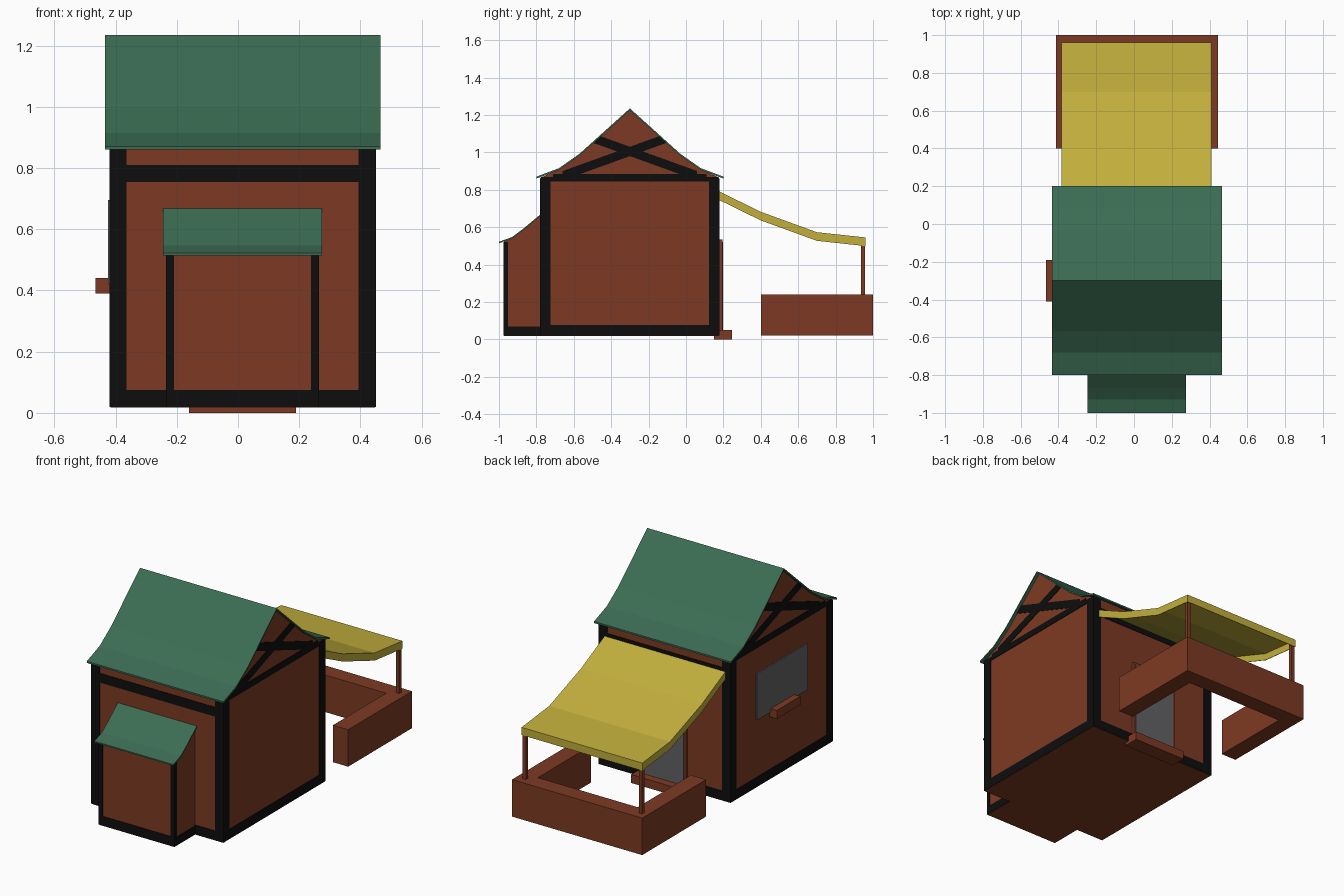
import bpy, bmesh

if "Cube" in bpy.data.objects:
    bpy.data.objects.remove(bpy.data.objects["Cube"])


def material(name, r, g, b):
    m = bpy.data.materials.new(name)
    m.diffuse_color = [((c / 255 + 0.055) / 1.055) ** 2.4 for c in (r, g, b)] + [1]
    m.use_nodes = True
    m.node_tree.nodes["Principled BSDF"].inputs["Base Color"].default_value = m.diffuse_color
    return m


BRICK = material("brick red", 125, 58, 35)
BLACK = material("black timber", 13, 13, 13)
GREEN = material("green roof", 59, 108, 83)
YELLOW = material("yellow awning", 194, 175, 60)
GREY = material("grey glass", 98, 98, 101)


def prism(name, pts, x0, x1, mat):
    """Extrude a (y, z) outline along x."""
    bm = bmesh.new()
    face = bm.faces.new([bm.verts.new((x0, y, z)) for y, z in pts])
    ext = bmesh.ops.extrude_face_region(bm, geom=[face])["geom"]
    for v in ext:
        if isinstance(v, bmesh.types.BMVert):
            v.co.x = x1
    bmesh.ops.recalc_face_normals(bm, faces=bm.faces)
    me = bpy.data.meshes.new(name)
    bm.to_mesh(me)
    bm.free()
    me.materials.append(mat)
    ob = bpy.data.objects.new(name, me)
    bpy.context.collection.objects.link(ob)
    return ob


def box(name, x0, x1, y0, y1, z0, z1, mat):
    return prism(name, [(y0, z0), (y1, z0), (y1, z1), (y0, z1)], x0, x1, mat)


def sheet(name, line, thick, x0, x1, mat):
    """Extrude a (y, z) line with a vertical thickness below it."""
    return prism(name, line + [(y, z - thick) for y, z in reversed(line)], x0, x1, mat)


CX = 0.015           # centre line of the house
L, R = -0.42, 0.45   # side walls
F, B = -0.78, 0.18   # front and back walls
E = 0.003            # how far timber stands proud

# main house body and curved roof
slope = [(-0.80, 0.870), (-0.68, 0.915), (-0.57, 0.992), (-0.30, 1.235)]
roof = slope + [(-0.6 - y, z) for y, z in reversed(slope[:-1])]
gable = [(F, 0.872)] + roof[1:-1] + [(B, 0.872)]
prism("house_walls", [(F + E, 0.017)] + [(min(max(y, F + E), B - E), z - 0.007) for y, z in gable]
      + [(B - E, 0.017)], L + E, R - E, BRICK)
sheet("main_roof", roof, 0.01, -0.435, 0.465, GREEN)

# timber frame: corner posts, sills and rails
W = 0.056
for side, x0 in (("left", L), ("right", R - W)):
    for end, y0 in (("front", F), ("back", B - W)):
        box(f"corner_post_{end}_{side}", x0, x0 + W, y0, y0 + W, 0.02, 0.86, BLACK)
for end, y0 in (("front", F), ("back", B - 0.02)):
    box(f"sill_{end}", L, R, y0, y0 + 0.02, 0.02, 0.075, BLACK)
    box(f"upper_rail_{end}", L, R, y0, y0 + 0.02, 0.755, 0.81, BLACK)

# side sills, eave rails and crossed gable braces
brace = [(-0.158, 1.087), (-0.197, 1.051), (0.36, 0.850), (0.36, 0.900)]
for side, x0 in (("left", L), ("right", R - 0.01)):
    x1 = x0 + 0.01
    box(f"sill_{side}", x0, x1, F, B, 0.02, 0.077, BLACK)
    box(f"eave_rail_{side}", x0, x1, F + 0.005, B - 0.005, 0.845, 0.868, BLACK)
    box(f"gable_base_{side}", x0, x1, F + 0.07, B - 0.07, 0.86, 0.884, BLACK)
    for i, s in enumerate((1, -1)):
        prism(f"gable_brace_{side}_{i}", [(-0.3 + s * d, z) for d, z in brace], x0, x1, BLACK)

# front bay with its lean-to roof and timbers
bay = [(-1.0, 0.522), (-0.93, 0.547), (-0.87, 0.592), (F, 0.667)]
sheet("bay_roof", bay, 0.008, CX - 0.26, CX + 0.26, GREEN)
BF = -0.975
prism("bay_walls", [(BF + E, 0.017), (BF + E, 0.525)] + [(y, z - 0.006) for y, z in bay[1:]]
      + [(F, 0.667 - 0.006), (F + 0.02, 0.65), (F + 0.02, 0.017)][1:],
      CX - 0.247, CX + 0.247, BRICK)
for side, x0 in (("left", CX - 0.25), ("right", CX + 0.224)):
    box(f"bay_post_{side}", x0, x0 + 0.026, BF, BF + 0.022, 0.02, 0.522, BLACK)
    box(f"bay_side_sill_{side}", x0, x0 + 0.026, BF, F, 0.02, 0.07, BLACK)
box("bay_sill", CX - 0.25, CX + 0.25, BF, BF + 0.02, 0.02, 0.075, BLACK)

# back door and step
box("door_frame", CX - 0.15, CX + 0.15, B - 0.01, 0.195, 0.05, 0.535, BRICK)
box("door_panel", CX - 0.137, CX + 0.137, 0.19, 0.198, 0.05, 0.522, GREY)
box("door_step", CX - 0.175, CX + 0.175, 0.15, 0.245, 0.0, 0.05, BRICK)

# left window panes and flower box
for i in range(3):
    y0 = -0.54 + i * 0.16
    box(f"window_pane_{i}", L - 0.005, L + E, y0 + 0.002, y0 + 0.158, 0.42, 0.695, GREY)
box("window_box", -0.465, L + E, -0.41, -0.19, 0.39, 0.44, BRICK)

# sagging awning with hanging side flaps
A0, A1 = -0.385, 0.41
awning = [(B, 0.79), (0.40, 0.682), (0.70, 0.573), (0.96, 0.545)]
sheet("awning_top", awning, 0.004, A0, A1, YELLOW)
sheet("awning_flap_left", awning, 0.046, A0, A0 + 0.003, YELLOW)
sheet("awning_flap_right", awning, 0.046, A1 - 0.003, A1, YELLOW)
box("awning_flap_back", A0, A1, 0.957, 0.96, 0.499, 0.545, YELLOW)

# awning posts and terrace wall
for side, x0 in (("left", A0 + 0.004), ("right", A1 - 0.026)):
    box(f"awning_post_{side}", x0, x0 + 0.022, 0.935, 0.956, 0.2, 0.544, BRICK)
x0, x1 = -0.412, 0.445
box("terrace_wall_left", x0, x0 + 0.1, 0.4, 0.9, 0.02, 0.24, BRICK)
box("terrace_wall_right", x1 - 0.1, x1, 0.4, 0.9, 0.02, 0.24, BRICK)
box("terrace_wall_back", x0, x1, 0.9, 1.0, 0.02, 0.24, BRICK)
